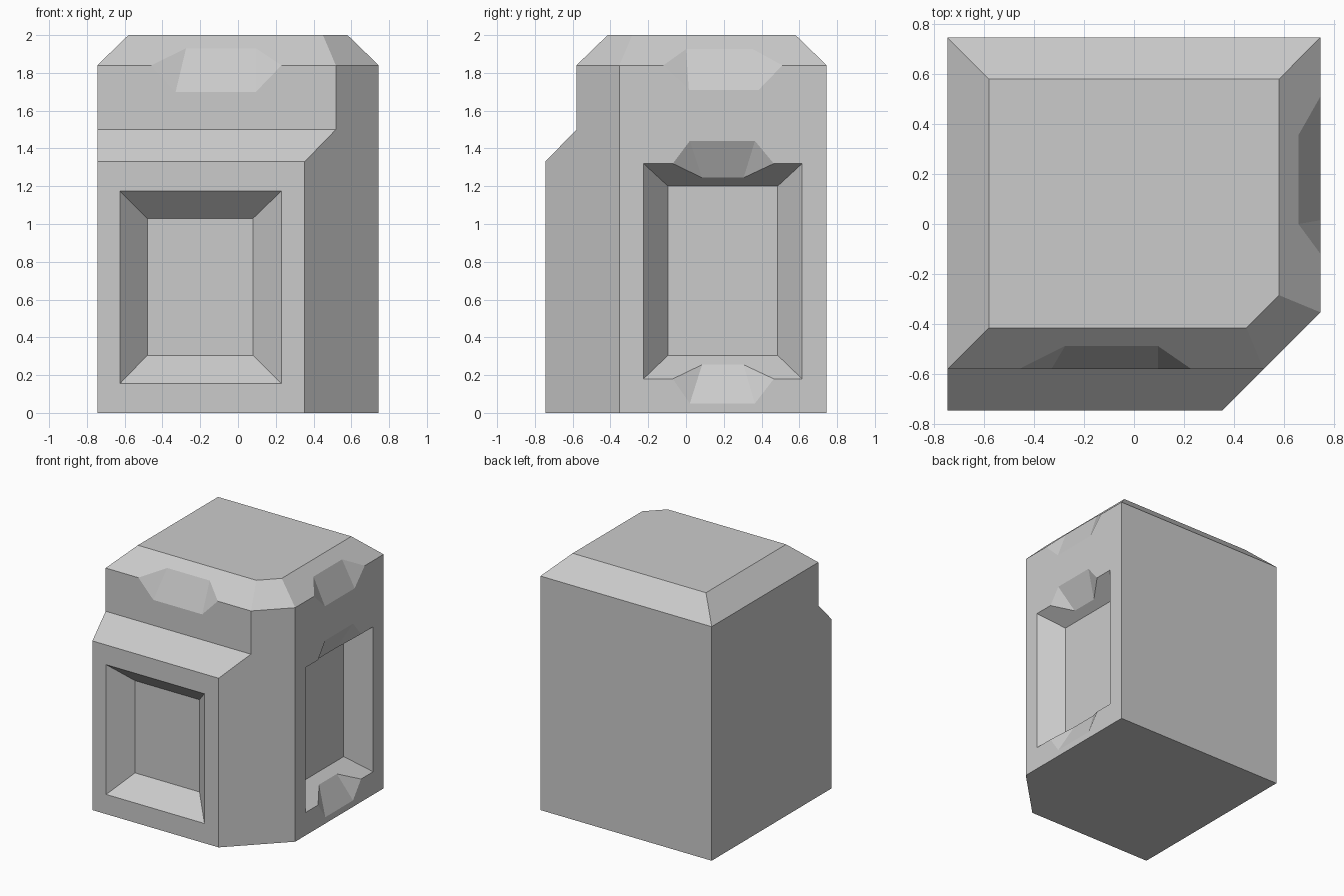
import bpy, bmesh
from mathutils import Vector

if "Cube" in bpy.data.objects:
    bpy.data.objects.remove(bpy.data.objects["Cube"])

H = 0.745          # half width of the block
CUT = 1.098        # front-right corner cut lies on x - y = CUT


def make_object(name, bm):
    bmesh.ops.recalc_face_normals(bm, faces=bm.faces)
    mesh = bpy.data.meshes.new(name)
    bm.to_mesh(mesh)
    bm.free()
    ob = bpy.data.objects.new(name, mesh)
    bpy.context.collection.objects.link(ob)
    return ob


def ring(bm, z, front, inset=0.0):
    """Five-sided outline with the front-right corner cut off."""
    s, f, c = H - inset, front + inset, CUT - inset * 1.4142
    pts = [(-s, f), (c + f, f), (s, s - c), (s, s), (-s, s)]
    return [bm.verts.new((x, y, z)) for x, y in pts]


def hull(name, pts):
    bm = bmesh.new()
    for p in pts:
        bm.verts.new(p)
    bmesh.ops.convex_hull(bm, input=bm.verts[:])
    bmesh.ops.dissolve_limit(bm, angle_limit=0.002, verts=bm.verts[:], edges=bm.edges[:])
    return make_object(name, bm)


def carve(cutter):
    mod = block.modifiers.new(cutter.name, 'BOOLEAN')
    mod.operation, mod.solver, mod.object = 'DIFFERENCE', 'EXACT', cutter
    bpy.context.view_layer.objects.active = block
    bpy.ops.object.modifier_apply(modifier=mod.name)
    bpy.data.objects.remove(cutter)


def front(u, depth, z):
    return Vector((u, -H + depth, z))


def right(u, depth, z):
    return Vector((H - depth, u, z))


def recess(name, place, outer, inner, depth):
    """Tapered panel; rectangles are (u0, u1, z0, z1)."""
    pts = []
    for i, j in ((0, 2), (1, 2), (1, 3), (0, 3)):
        o = place(outer[i], 0, outer[j])
        n = place(inner[i], depth, inner[j])
        pts += [n, o + (o - n) * 0.4]
    carve(hull(name, pts))


def chip(name, place, edge, a, b):
    """Chipped edge; each line is (u0, u1, depth, z)."""
    pts = []
    for i in (0, 1):
        tri = [place(l[i], l[2], l[3]) for l in (edge, a, b)]
        mid = (tri[1] + tri[2]) / 2
        pts += [mid + (p - mid) * 1.25 for p in tri]
    carve(hull(name, pts))


# Block: stepped front, bevelled top
bm = bmesh.new()
rings = [ring(bm, 0, -H), ring(bm, 1.33, -H), ring(bm, 1.5, -0.58),
         ring(bm, 1.84, -0.58), ring(bm, 2, -0.58, 0.165)]
for lo, hi in zip(rings, rings[1:]):
    for i in range(5):
        j = (i + 1) % 5
        bm.faces.new((lo[i], lo[j], hi[j], hi[i]))
bm.faces.new(rings[0][::-1])
bm.faces.new(rings[-1])
bmesh.ops.dissolve_limit(bm, angle_limit=0.002, verts=bm.verts[:], edges=bm.edges[:])
block = make_object("stone_block", bm)

# Recessed panels
recess("front_recess", front, (-0.625, 0.23, 0.155, 1.175), (-0.48, 0.08, 0.305, 1.03), 0.152)
recess("right_recess", right, (-0.225, 0.615, 0.18, 1.32), (-0.095, 0.485, 0.305, 1.2), 0.165)

# Chips on the top bevel
chip("front_top_chip", front, (-0.46, 0.23, 0.165, 1.84),
     (-0.33, 0.095, 0.165, 1.7), (-0.275, 0.095, 0.258, 1.93))
chip("right_top_chip", right, (-0.12, 0.51, 0, 1.84),
     (0.015, 0.385, 0, 1.71), (0.0, 0.355, 0.088, 1.925))

# Chips on the right recess rim
chip("recess_top_chip", right, (-0.07, 0.465, 0, 1.32),
     (0.02, 0.365, 0, 1.44), (0.085, 0.305, 0.103, 1.245))
chip("recess_bottom_chip", right, (-0.07, 0.465, 0, 0.18),
     (0.02, 0.365, 0, 0.05), (0.085, 0.305, 0.099, 0.255))
